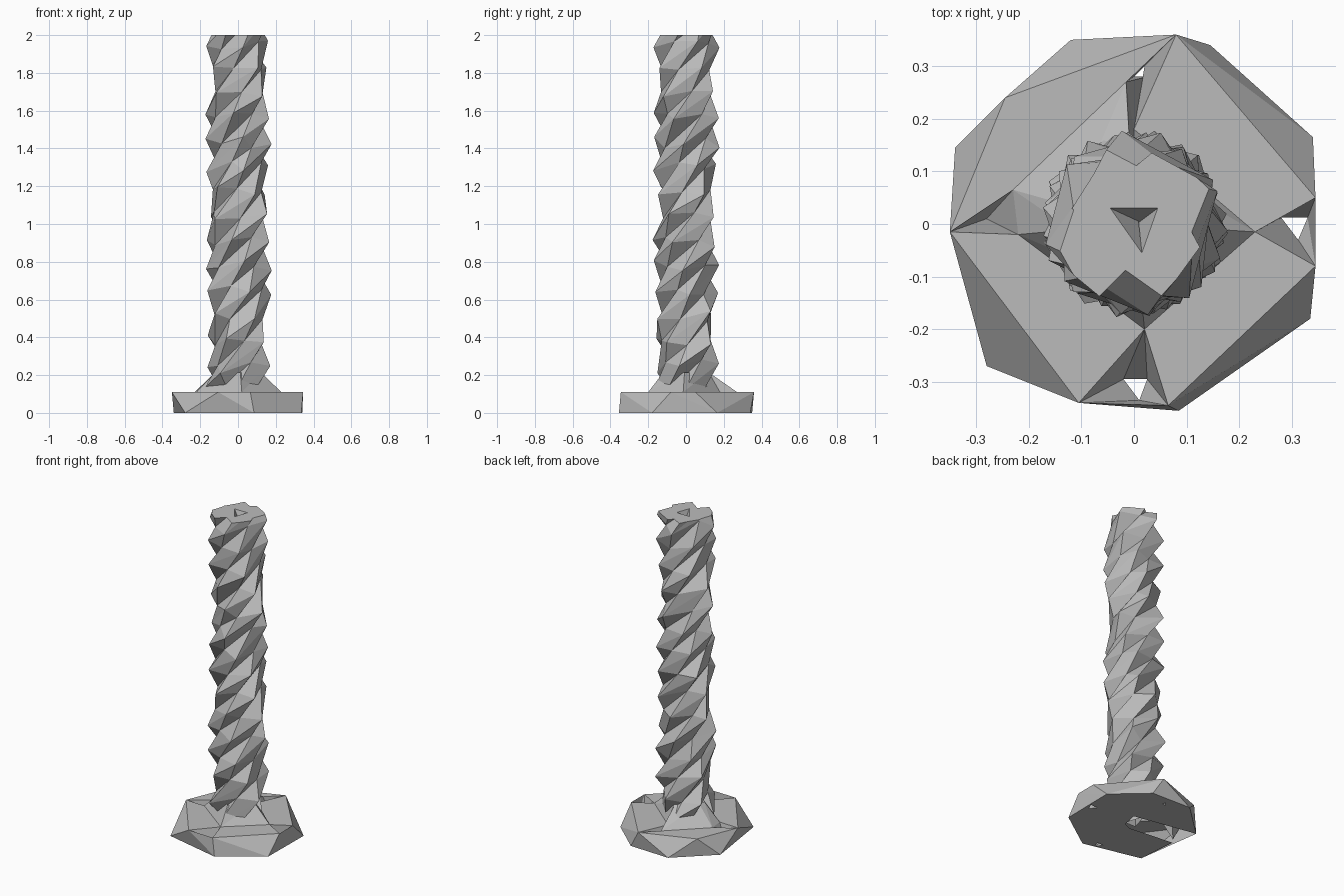
import bpy, bmesh, math, random
from mathutils import Vector

random.seed(4)
cube = bpy.data.objects.get("Cube")
if cube:
    bpy.data.objects.remove(cube)

steel = bpy.data.materials.new("grey_steel")
steel.use_nodes = True
GREY = (0.5, 0.5, 0.5, 1)
steel.diffuse_color = GREY
steel.node_tree.nodes["Principled BSDF"].inputs["Base Color"].default_value = GREY


def finish(bm, name):
    bmesh.ops.remove_doubles(bm, verts=bm.verts, dist=0.0005)
    bmesh.ops.recalc_face_normals(bm, faces=bm.faces)
    mesh = bpy.data.meshes.new(name)
    bm.to_mesh(mesh)
    bm.free()
    mesh.materials.append(steel)
    bpy.context.collection.objects.link(bpy.data.objects.new(name, mesh))


def ring(bm, points, z):
    return [bm.verts.new((x, y, z)) for x, y in points]


def loft(bm, a, b):
    for i in range(len(a)):
        j = (i + 1) % len(a)
        bm.faces.new((a[i], a[j], b[j]))
        bm.faces.new((a[i], b[j], b[i]))


# Flange outlines and the corners of its four notches
H = 0.11
top = [(.345, .05), (.08, .36), (-.245, .24), (-.35, -.015),
       (-.105, -.34), (.065, -.345), (.345, -.08)]
base = [(.34, .165), (.145, .34), (-.12, .35), (-.34, .145),
        (-.28, -.27), (.085, -.355), (.335, -.18)]
east, north, south = (.23, -.015), (0, .18), (.02, -.2)
north_b, west, west_b = (-.015, .27), (-.23, .065), (-.22, -.02)
east_hole = [(.28, .012), (.312, -.03), (.33, .012)]
north_hole = [(.02, .3), (0, .28), (.025, .28)]
south_hole = [(.025, -.295), (-.02, -.295), (.01, -.335)]
west_pit = [(-.28, .01)] * 3
opening = [(.06, .07), (.04, -.03), (-.01, -.05), (-.3, -.02)]

# Flange: faceted sides and notched upper face
bm = bmesh.new()
bmesh.ops.convex_hull(bm, input=ring(bm, top, H) + ring(bm, base, 0))
bm.normal_update()
flat = [f for f in bm.faces if abs(f.normal.z) > 0.95]
bmesh.ops.delete(bm, geom=flat, context='FACES_ONLY')
for outline in ([top[0], top[1], north, east],
                [top[1], top[2], top[3], west, north_b],
                [top[3], top[4], south, west_b],
                [top[5], top[6], east, south]):
    bm.faces.new(ring(bm, outline, H))
for upper, lower in (((east, top[6], top[0]), east_hole),
                     ((top[1], north_b, north), north_hole),
                     ((west, top[3], west_b), west_pit),
                     ((south, top[4], top[5]), south_hole)):
    loft(bm, ring(bm, upper, H), ring(bm, lower, 0))
# Underside sheets around the small holes and the large opening
b, o, e, n, s = base, opening, east_hole, north_hole, south_hole
for outline in ([b[2], b[3], o[0], n[1], n[0]],
                [b[1], b[2], n[0], n[2], n[1], o[0], e[0], e[2], b[0]],
                [b[6], b[0], e[2], e[1], e[0], o[0], o[1], s[0], s[2], b[5]],
                [b[5], s[2], s[1], s[0], o[1], o[2], o[3], b[4]]):
    bm.faces.new(ring(bm, outline, 0))
finish(bm, "flange")

# Flared foot between flange and shaft
bm = bmesh.new()
foot = [east, north, north_b, west, west_b, south]
neck = [Vector(p).normalized() * 0.12 for p in foot]
loft(bm, ring(bm, foot, H), ring(bm, neck, 0.215))
finish(bm, "flared_foot")

# Four-start right-hand thread: alternating crest and root strands
STARTS, N, PITCH, COUNT, DRIFT = 4, 5, 0.165, 36, 0.375
BOTTOM = 0.115 - 8 * PITCH
bm = bmesh.new()
strands = []
for k in range(2 * STARTS):
    strand = []
    for m in range(COUNT):
        step = m + k * DRIFT + random.uniform(-0.2, 0.2)
        a = math.tau * step / N
        r = (0.128 if k % 2 else 0.176) + random.uniform(-0.008, 0.006)
        z = BOTTOM + PITCH * (STARTS * step / N + k / 2) + random.uniform(-0.012, 0.012)
        strand.append(bm.verts.new((r * math.cos(a), r * math.sin(a), z)))
    strands.append(strand)
# The last strand meets the first one a full turn further on
strands.append(strands[0][N + round(2 * STARTS * DRIFT):])
for a, b in zip(strands, strands[1:]):
    for m in range(len(b) - 1):
        bm.faces.new((a[m], a[m + 1], b[m]))
        bm.faces.new((a[m + 1], b[m + 1], b[m]))


def trim(z, **side):
    geom = bm.verts[:] + bm.edges[:] + bm.faces[:]
    cut = bmesh.ops.bisect_plane(bm, geom=geom, plane_co=(0, 0, z),
                                 plane_no=(0, 0, 1), **side)
    return [g for g in cut["geom_cut"] if isinstance(g, bmesh.types.BMEdge)]


# Trim to length and close the tip around its three-sided opening
trim(0.13, clear_inner=True)
rim = trim(2, clear_outer=True)
bore_top = [(.045, .03), (-.045, .03), (.015, -.055)]
hole = ring(bm, bore_top, 2)
rim += [bm.edges.new((hole[i - 1], hole[i])) for i in range(3)]
bmesh.ops.triangle_fill(bm, use_beauty=True, edges=rim, normal=(0, 0, 1))
finish(bm, "threaded_shaft")

# Hollow core through the shaft
bm = bmesh.new()
bore = [(.04, -.03), (0, .09), (-.035, -.03)]
rings = [ring(bm, p, z) for p, z in ((bore, 0.01), (bore, 1.85), (bore_top, 2))]
for lower, upper in zip(rings, rings[1:]):
    loft(bm, lower, upper)
finish(bm, "hollow_core")
